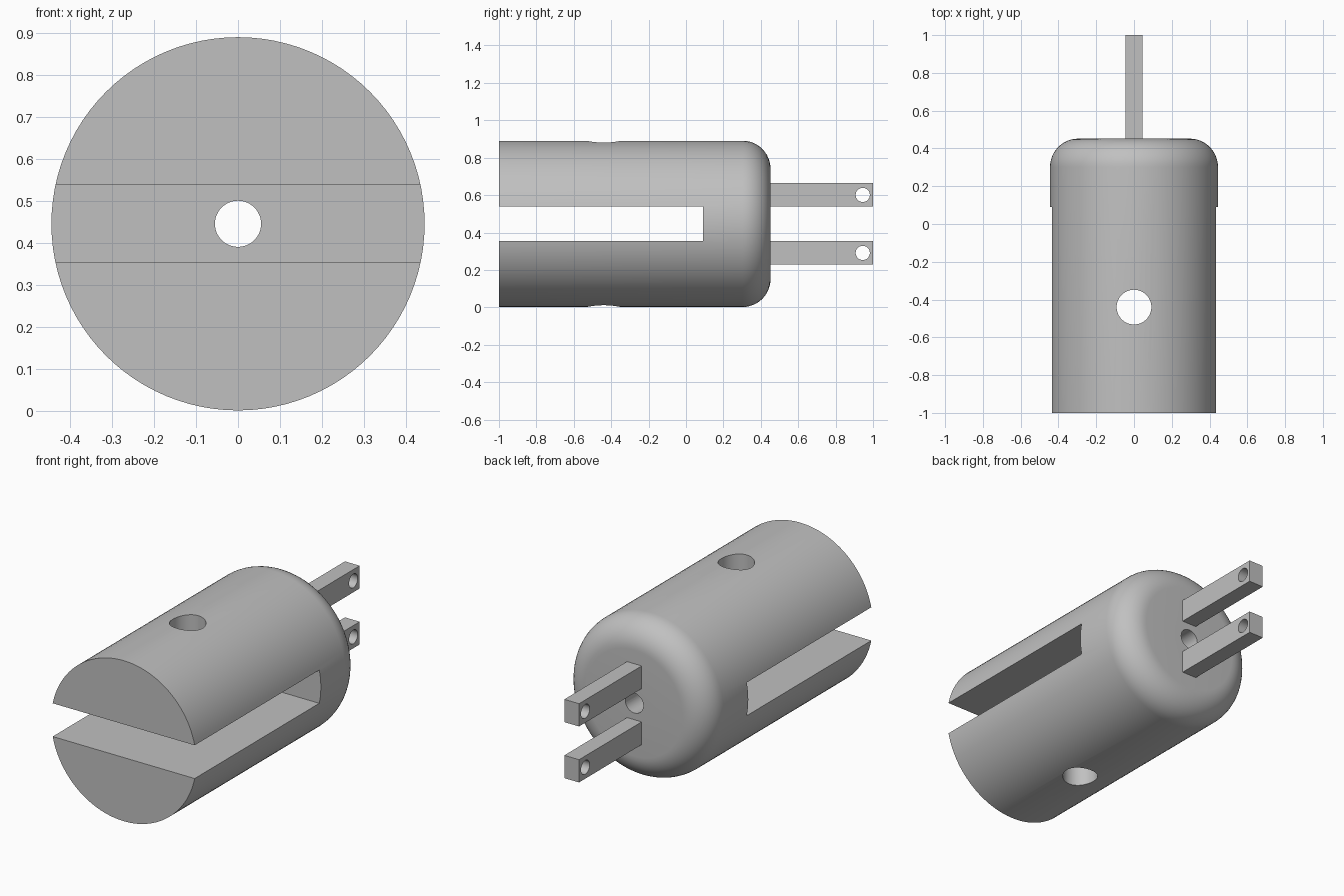
import bpy, bmesh
from math import cos, sin, pi, radians
from mathutils import Matrix, Vector

cube = bpy.data.objects.get("Cube")
if cube:
    bpy.data.objects.remove(cube)

AXIS_Z = 0.446    # height of the body's long axis
RADIUS = 0.4445
BACK = 0.452      # y of the back face
FILLET = 0.15

grey = bpy.data.materials.new("plain grey")
grey.use_nodes = True
colour = (0.53, 0.53, 0.53, 1)
grey.diffuse_color = colour
grey.node_tree.nodes["Principled BSDF"].inputs["Base Color"].default_value = colour


def make_object(name, bm):
    bmesh.ops.recalc_face_normals(bm, faces=bm.faces)
    mesh = bpy.data.meshes.new(name)
    bm.to_mesh(mesh)
    bm.free()
    mesh.materials.append(grey)
    obj = bpy.data.objects.new(name, mesh)
    bpy.context.collection.objects.link(obj)
    return obj


def box(name, low, high):
    low, high = Vector(low), Vector(high)
    bm = bmesh.new()
    bmesh.ops.create_cube(bm, size=1, matrix=Matrix.Translation((low + high) / 2)
                          @ Matrix.Diagonal((*(high - low), 1)))
    return make_object(name, bm)


def rod(name, centre, radius, length, direction, sides=48):
    turn = Vector((0, 0, 1)).rotation_difference(Vector(direction)).to_matrix().to_4x4()
    bm = bmesh.new()
    bmesh.ops.create_cone(bm, cap_ends=True, segments=sides, radius1=radius,
                          radius2=radius, depth=length,
                          matrix=Matrix.Translation(centre) @ turn)
    return make_object(name, bm)


def cut(target, cutter):
    mod = target.modifiers.new("cut", "BOOLEAN")
    mod.operation = "DIFFERENCE"
    mod.solver = "EXACT"
    mod.object = cutter
    bpy.context.view_layer.objects.active = target
    bpy.ops.object.modifier_apply(modifier=mod.name)
    bpy.data.objects.remove(cutter)


def smooth(obj):
    bpy.ops.object.select_all(action="DESELECT")
    obj.select_set(True)
    bpy.context.view_layer.objects.active = obj
    bpy.ops.object.shade_smooth_by_angle(angle=radians(30))


# Body: a lathed cylinder with a rounded back rim
profile = [(0, -1), (RADIUS, -1)]
for i in range(13):
    a = i / 12 * pi / 2
    profile.append((RADIUS - FILLET + FILLET * cos(a), BACK - FILLET + FILLET * sin(a)))
profile.append((0, BACK))
bm = bmesh.new()
verts = [bm.verts.new((r, y, AXIS_Z)) for r, y in profile]
edges = [bm.edges.new(pair) for pair in zip(verts, verts[1:])]
bmesh.ops.spin(bm, geom=verts + edges, cent=(0, 0, AXIS_Z), axis=(0, 1, 0),
               angle=2 * pi, steps=96)
bmesh.ops.remove_doubles(bm, verts=bm.verts, dist=0.0001)
body = make_object("body", bm)

# Slot, cross hole and axial hole
cut(body, box("slot_cutter", (-1, -1.5, AXIS_Z - 0.092), (1, 0.09, AXIS_Z + 0.092)))
cut(body, rod("cross_hole_cutter", (0, -0.44, AXIS_Z), 0.092, 2, (0, 0, 1)))
cut(body, rod("axial_hole_cutter", (0, 0.3, AXIS_Z), 0.055, 1, (0, 1, 0)))
smooth(body)

# Two pierced prongs on the back face
for name, side in (("upper_prong", 1), ("lower_prong", -1)):
    z = AXIS_Z + side * 0.155
    prong = box(name, (-0.045, BACK - 0.01, z - 0.063), (0.045, 1, z + 0.063))
    cut(prong, rod("pin_hole_cutter", (0, 0.945, z), 0.038, 1, (1, 0, 0), 32))
    smooth(prong)
